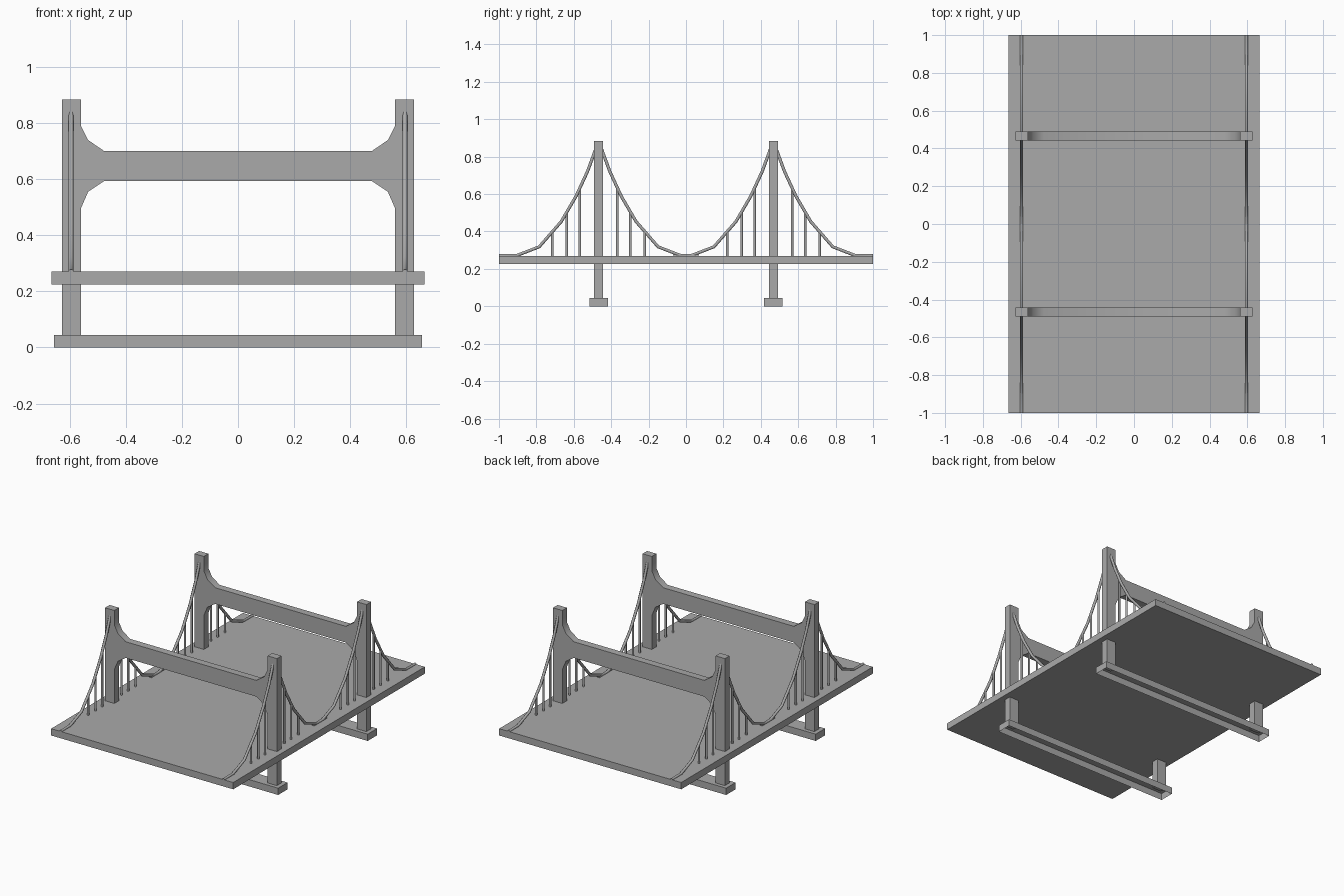
import bpy, bmesh, math
from mathutils import Vector

if "Cube" in bpy.data.objects:
    bpy.data.objects.remove(bpy.data.objects["Cube"], do_unlink=True)

stone = bpy.data.materials.new("stone_grey")
stone.use_nodes = True
GREY = (0.4, 0.4, 0.4, 1)
stone.diffuse_color = GREY
stone.node_tree.nodes["Principled BSDF"].inputs["Base Color"].default_value = GREY

TOWER_Y, CABLE_X, DECK_TOP = 0.467, 0.595, 0.27


def finish(name, bm, smooth=None):
    bmesh.ops.recalc_face_normals(bm, faces=bm.faces)
    mesh = bpy.data.meshes.new(name)
    bm.to_mesh(mesh)
    bm.free()
    mesh.materials.append(stone)
    obj = bpy.data.objects.new(name, mesh)
    bpy.context.collection.objects.link(obj)
    if smooth:
        bpy.ops.object.select_all(action='DESELECT')
        obj.select_set(True)
        bpy.context.view_layer.objects.active = obj
        bpy.ops.object.shade_smooth_by_angle(angle=math.radians(smooth))
    return obj


def box(name, half_x, half_y, z0, z1, y=0, open_bottom=False):
    bm = bmesh.new()
    bmesh.ops.create_cube(bm, size=2)
    for v in bm.verts:
        v.co = (v.co.x * half_x, y + v.co.y * half_y, z1 if v.co.z > 0 else z0)
    if open_bottom:
        low = [f for f in bm.faces if f.calc_center_median().z < z0 + 1e-4]
        bmesh.ops.delete(bm, geom=low, context='FACES_ONLY')
    return finish(name, bm)


def tower(name, y, half=0.024):
    # Half outline of two legs joined by a flared crossbeam, mirrored over x
    right = [(0.477, 0.593), (0.534, 0.555), (0.56, 0.495), (0.56, 0.04),
             (0.628, 0.04), (0.628, 0.884), (0.56, 0.884), (0.56, 0.79),
             (0.534, 0.739), (0.477, 0.70)]
    outline = right + [(-x, z) for x, z in reversed(right)]
    bm = bmesh.new()
    face = bm.faces.new([bm.verts.new((x, y - half, z)) for x, z in outline])
    ext = bmesh.ops.extrude_face_region(bm, geom=[face])
    moved = [g for g in ext["geom"] if isinstance(g, bmesh.types.BMVert)]
    bmesh.ops.translate(bm, verts=moved, vec=(0, 2 * half, 0))
    return finish(name, bm, 40)


def tube(bm, points, radius, sides=8):
    # Sweep a ring along a path lying in the yz plane
    rings = []
    pts = [Vector(p) for p in points]
    for i, p in enumerate(pts):
        t = (pts[min(i + 1, len(pts) - 1)] - pts[max(i - 1, 0)]).normalized()
        side = Vector((1, 0, 0))
        up = side.cross(t)
        angles = [math.tau * (k + 0.5) / sides for k in range(sides)]
        rings.append([bm.verts.new(p + radius * (math.cos(a) * side + math.sin(a) * up))
                      for a in angles])
    for a, b in zip(rings, rings[1:]):
        for k in range(sides):
            n = (k + 1) % sides
            bm.faces.new((a[k], a[n], b[n], b[k]))
    bm.faces.new(rings[0])
    bm.faces.new(rings[-1])


# Half span of the cable: distance from the tower, height
SAG = [(0.012, 0.85), (0.06, 0.72), (0.12, 0.59), (0.2, 0.453),
       (0.318, 0.318), (0.437, 0.272), (0.533, 0.27)]


def cable_height(d):
    for (d0, z0), (d1, z1) in zip(SAG, SAG[1:]):
        if d0 <= d <= d1:
            return z0 + (z1 - z0) * (d - d0) / (d1 - d0)


# Road deck
box("road_deck", 0.665, 1.0, 0.225, DECK_TOP)

for end, sy in (("front", -1), ("back", 1)):
    y = sy * TOWER_Y
    # Tower and its hollow footing
    box(end + "_footing", 0.655, 0.049, 0, 0.045, y, open_bottom=True)
    tower(end + "_tower", y)
    for hand, sx in (("right", -1), ("left", 1)):
        x = sx * CABLE_X
        cables, hangers = bmesh.new(), bmesh.new()
        for way in (-1, 1):
            # Main cable falling from the tower, then its hangers
            tube(cables, [(x, y + way * d, z) for d, z in SAG], 0.009)
            for d in (0.1, 0.17, 0.247):
                hy = y + way * d
                tube(hangers, [(x, hy, DECK_TOP - 0.005), (x, hy, cable_height(d))], 0.007)
        finish(f"{end}_{hand}_cables", cables, 50)
        finish(f"{end}_{hand}_hangers", hangers, 50)
